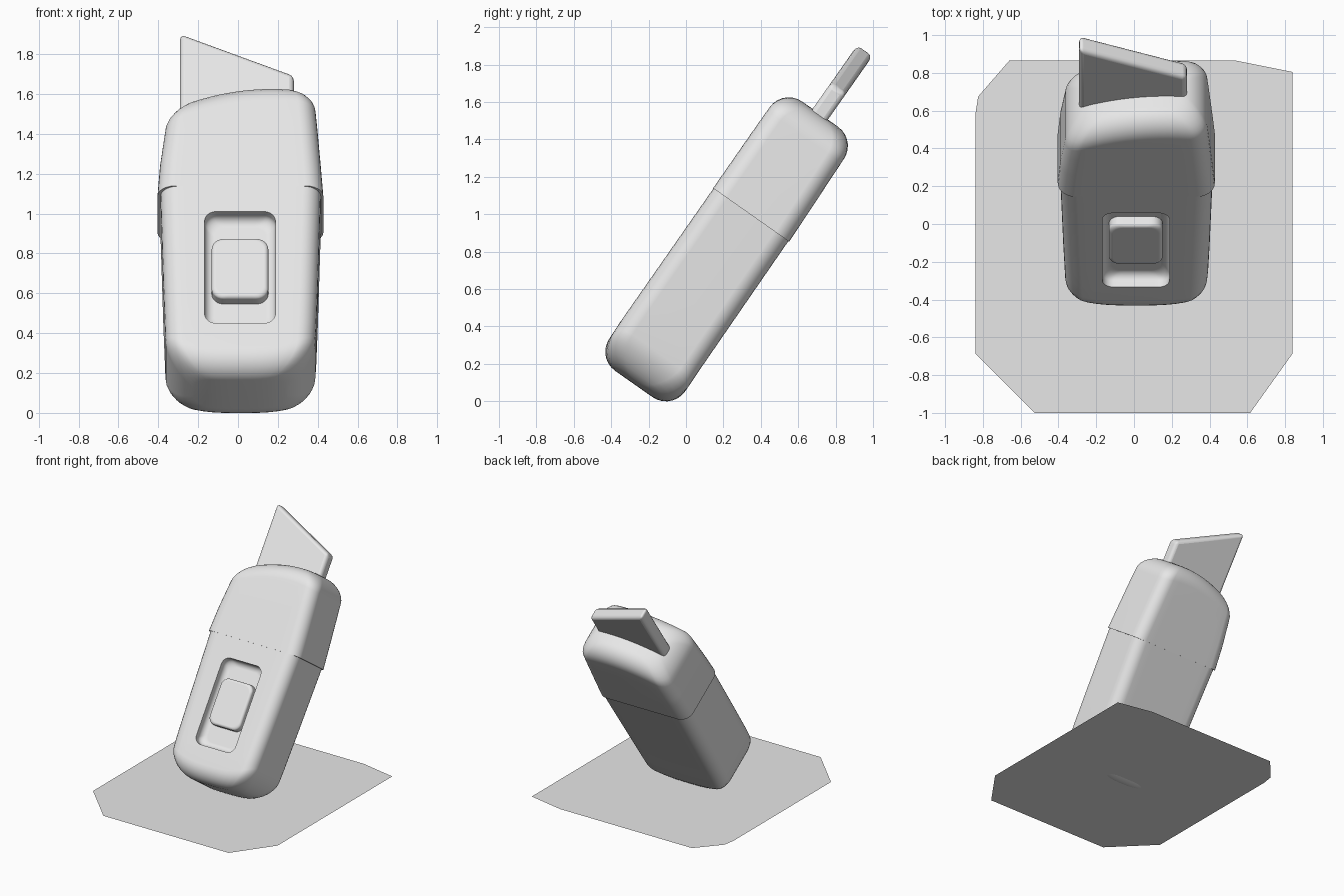
import bpy, bmesh, math

if "Cube" in bpy.data.objects:
    bpy.data.objects.remove(bpy.data.objects["Cube"], do_unlink=True)

TILT = math.radians(-35.1)

grey = bpy.data.materials.new("light_grey")
grey.diffuse_color = (0.8, 0.8, 0.8, 1)
grey.use_nodes = True
grey.node_tree.nodes["Principled BSDF"].inputs["Base Color"].default_value = (0.8, 0.8, 0.8, 1)


def rounded_rect(cx, cy, hw, hh, r, steps=6, spans=10):
    """Ring that starts and ends on the +x side, with extra points on the long edges."""
    corners = [(1, 1), (-1, 1), (-1, -1), (1, -1)]
    pts = []
    for k, (sx, sy) in enumerate(corners):
        ox, oy = cx + sx * (hw - r), cy + sy * (hh - r)
        for i in range(steps + 1):
            t = math.pi / 2 * (k + i / steps)
            pts.append((ox + r * math.cos(t), oy + r * math.sin(t)))
        if k in (0, 2):
            for i in range(1, spans):
                pts.append((ox - 2 * sx * (hw - r) * i / spans, oy + sy * r))
    return pts


def loft(name, rings, smooth=30, tilt=True):
    """Skin rings of 3D points and cap both ends with strips of quads."""
    bm = bmesh.new()
    loops = [[bm.verts.new(p) for p in ring] for ring in rings]
    n = len(loops[0])
    for a, b in zip(loops, loops[1:]):
        for i in range(n):
            j = (i + 1) % n
            bm.faces.new((a[i], a[j], b[j], b[i]))
    for ring in (loops[0], loops[-1]):
        for i in range(n // 2 - 1):
            bm.faces.new((ring[i], ring[i + 1], ring[n - 2 - i], ring[n - 1 - i]))
    bmesh.ops.recalc_face_normals(bm, faces=bm.faces)
    mesh = bpy.data.meshes.new(name)
    bm.to_mesh(mesh)
    bm.free()
    return add_object(name, mesh, smooth, tilt)


def add_object(name, mesh, smooth=30, tilt=True):
    obj = bpy.data.objects.new(name, mesh)
    bpy.context.collection.objects.link(obj)
    mesh.materials.append(grey)
    if tilt:
        obj.rotation_euler.x = TILT
    if smooth:
        shade(obj, smooth)
    return obj


def shade(obj, angle):
    bpy.ops.object.select_all(action="DESELECT")
    obj.select_set(True)
    bpy.context.view_layer.objects.active = obj
    bpy.ops.object.shade_smooth_by_angle(angle=math.radians(angle))


def rounded_end(section, tip, rx, ry, height, steps=7):
    """Sections that round a section off towards its tip (height is signed)."""
    cx, cy, hw, hh, r = section
    out = []
    for i in range(steps + 1):
        t = math.pi / 2 * i / steps
        k = 1 - math.cos(t)
        out.append((tip - height * (1 - math.sin(t)),
                    (cx, cy, hw - rx * k, hh - ry * k, r)))
    return out[::-1]


def round_to(section, tip, rx, ry, height):
    """Same sections, ordered from the full section to the tip."""
    cx, cy, hw, hh, r = section
    out = []
    for i in range(8):
        t = math.pi / 2 * i / 7
        k = 1 - math.cos(t)
        out.append((tip - height * (1 - math.sin(t)), (cx, cy, hw - rx * k, hh - ry * k, r)))
    return out


def upright(sections, bow):
    """Sections stacked along the handle; bow shifts points along it."""
    return [[(x, y, z + bow(x, z)) for x, y in rounded_rect(*s)] for z, s in sections]


def facing(sections):
    """Sections stacked through the thickness of the handle."""
    return [[(x, y, z) for x, z in rounded_rect(*s)] for y, s in sections]


def clamp(v):
    return max(0.0, min(1.0, v))


# Handle: slightly tapered, rounded and bowed at the bottom
def bottom_bow(x, z):
    return 0.09 * abs((x - 0.012) / 0.38) ** 3 * clamp(1 - (z - 0.04) / 0.4)


low = (0.012, -0.281, 0.376, 0.247, 0.09)
foot = []
for z, s in round_to(low, -0.085, 0.14, 0.125, -0.125)[::-1]:
    foot.append((z, s))
shaft = [(z, (0.013, -0.283 - 0.006 * z, 0.376 + 0.026 * z, 0.248 - 0.003 * z, 0.09))
         for z in (0.15, 0.3, 0.45, 1.1)]
handle = loft("handle", upright(foot + shaft, bottom_bow))

# Slider recess cut into the front of the handle
slot = (0.01, 0.518, 0.178, 0.342, 0.06)
cutter = loft("recess_cutter", facing([(-0.7, slot)] + round_to(slot, -0.453, 0.045, 0.045, 0.045)))
cutter.hide_render = True
cut = handle.modifiers.new("recess", "BOOLEAN")
cut.operation = "DIFFERENCE"
cut.solver = "EXACT"
cut.object = cutter
bpy.context.view_layer.update()
graph = bpy.context.evaluated_depsgraph_get()
carved = bpy.data.meshes.new_from_object(handle.evaluated_get(graph))
handle.modifiers.clear()
handle.data = carved
bpy.data.objects.remove(cutter, do_unlink=True)
shade(handle, 30)

# Slider button standing in the recess
pad = (0.01, 0.532, 0.142, 0.183, 0.06)
button = loft("slider_button", facing([(-0.43, pad)] + round_to(pad, -0.515, 0.02, 0.02, -0.02)))


# Nose sleeve: a wider shell with an arched, slanting top
def top_bow(x, z):
    return -0.5 * (x - 0.17) ** 2 * clamp((z - 1.2) / 0.34)


crown = (0.012, -0.296, 0.378, 0.242, 0.09)
shell = [(z, (0.012, -0.2875 - 0.016 * (z - 1.0), 0.417 - 0.07 * (z - 1.0), 0.249 - 0.012 * (z - 1.0), 0.09))
         for z in (1.015, 1.2, 1.3, 1.42)]
sleeve = loft("nose_sleeve", upright(shell + round_to(crown, 1.668, 0.13, 0.125, 0.125), top_bow))

# Blade: slanted plate with softened edges
outline = [(0.28, 1.4), (0.28, 1.835), (-0.29, 2.09), (-0.29, 1.4)]
blade = loft("blade", [[(x, y, z) for x, z in outline] for y in (-0.345, -0.245)], smooth=0)
soften = blade.modifiers.new("soft_edges", "BEVEL")
soften.width = 0.025
soften.segments = 3
shade(blade, 40)

for part in (handle, button, sleeve, blade):
    part.modifiers.new("clean_shading", "WEIGHTED_NORMAL").keep_sharp = True

# Ground sheet: thin flat plate with clipped corners
sheet_outline = [(-0.525, -1), (0.615, -1), (0.84, -0.685), (0.84, 0.805), (0.54, 0.865),
                 (-0.66, 0.865), (-0.825, 0.675), (-0.84, 0.58), (-0.84, -0.685)]
sheet = bpy.data.meshes.new("ground_sheet")
sheet.from_pydata([(x, y, 0.006) for x, y in sheet_outline], [], [range(len(sheet_outline))])
add_object("ground_sheet", sheet, smooth=0, tilt=False)
